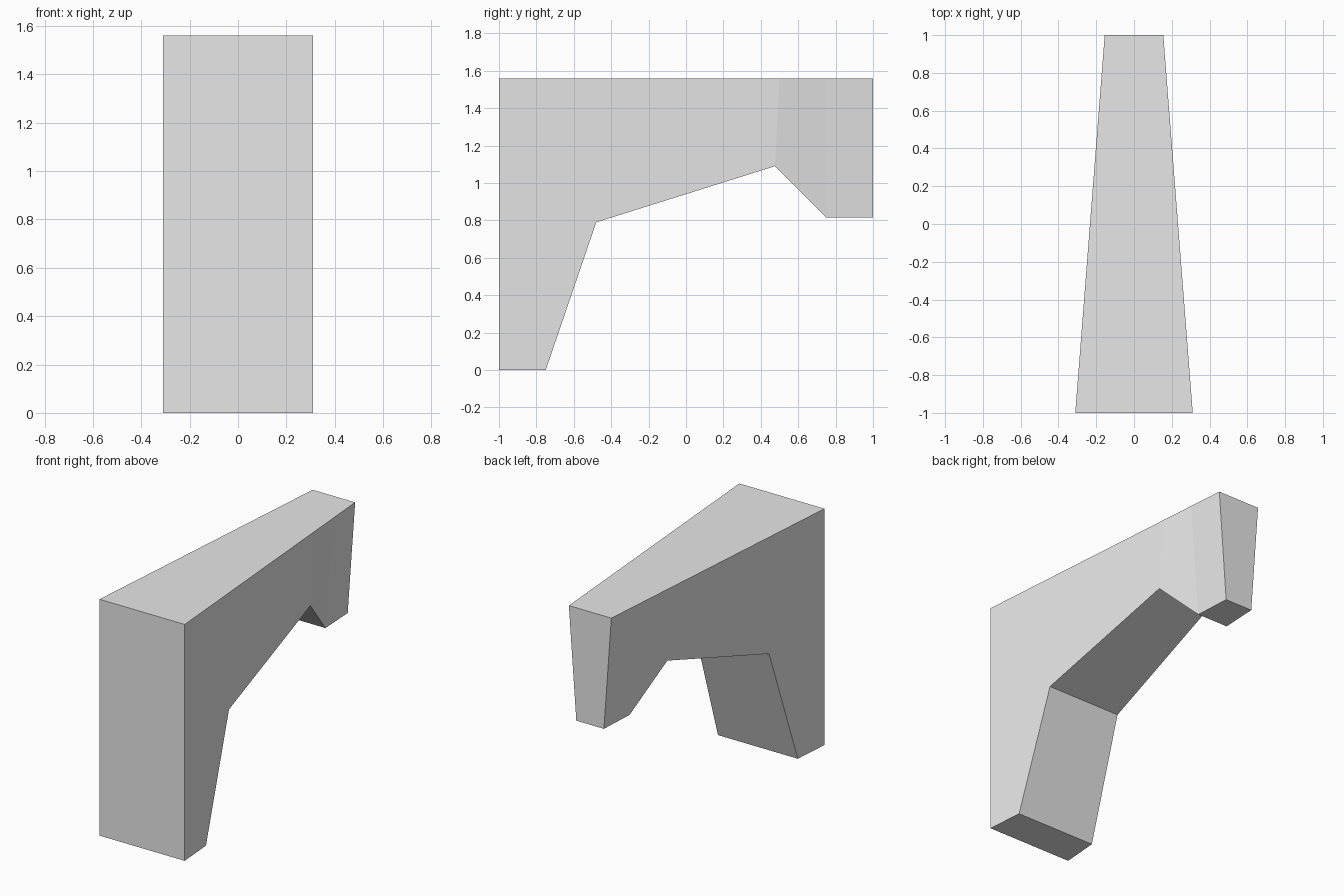
import bpy
import bmesh

cube = bpy.data.objects.get("Cube")
if cube:
    bpy.data.objects.remove(cube)

# Plain grey material
GREY = (0.8, 0.8, 0.8, 1.0)
mat = bpy.data.materials.new("light grey")
mat.use_nodes = True
mat.diffuse_color = GREY
mat.node_tree.nodes["Principled BSDF"].inputs["Base Color"].default_value = GREY

TOP = 1.56


def half_width(y):
    """Half the plan width, tapering from front to back."""
    return 0.233 - 0.078 * y


# Stations from front to back: top y, underside y, underside z, underside narrowing
STATIONS = [
    (-1.0, -1.0, 0.0, 1.0),
    (-0.75, -0.75, 0.0, 1.0),
    (-0.48, -0.48, 0.79, 1.0),
    (0.5, 0.475, 1.09, 1.0),
    (0.75, 0.75, 0.815, 0.65),
    (1.0, 1.0, 0.815, 0.65),
]

# Tapered bracket: one four-sided ring per station, bridged together
bm = bmesh.new()
rings = []
for y_top, y_low, z_low, narrow in STATIONS:
    w_top, w_low = half_width(y_top), half_width(y_low) * narrow
    corners = [(-w_low, y_low, z_low), (w_low, y_low, z_low),
               (w_top, y_top, TOP), (-w_top, y_top, TOP)]
    rings.append([bm.verts.new(c) for c in corners])

for a, b in zip(rings, rings[1:]):
    for i in range(4):
        j = (i + 1) % 4
        bm.faces.new((a[i], a[j], b[j], b[i]))
bm.faces.new(rings[0])
bm.faces.new(rings[-1])
bmesh.ops.recalc_face_normals(bm, faces=bm.faces)

mesh = bpy.data.meshes.new("tapered_bracket")
bm.to_mesh(mesh)
bm.free()
mesh.materials.append(mat)
bracket = bpy.data.objects.new("tapered_bracket", mesh)
bpy.context.collection.objects.link(bracket)
